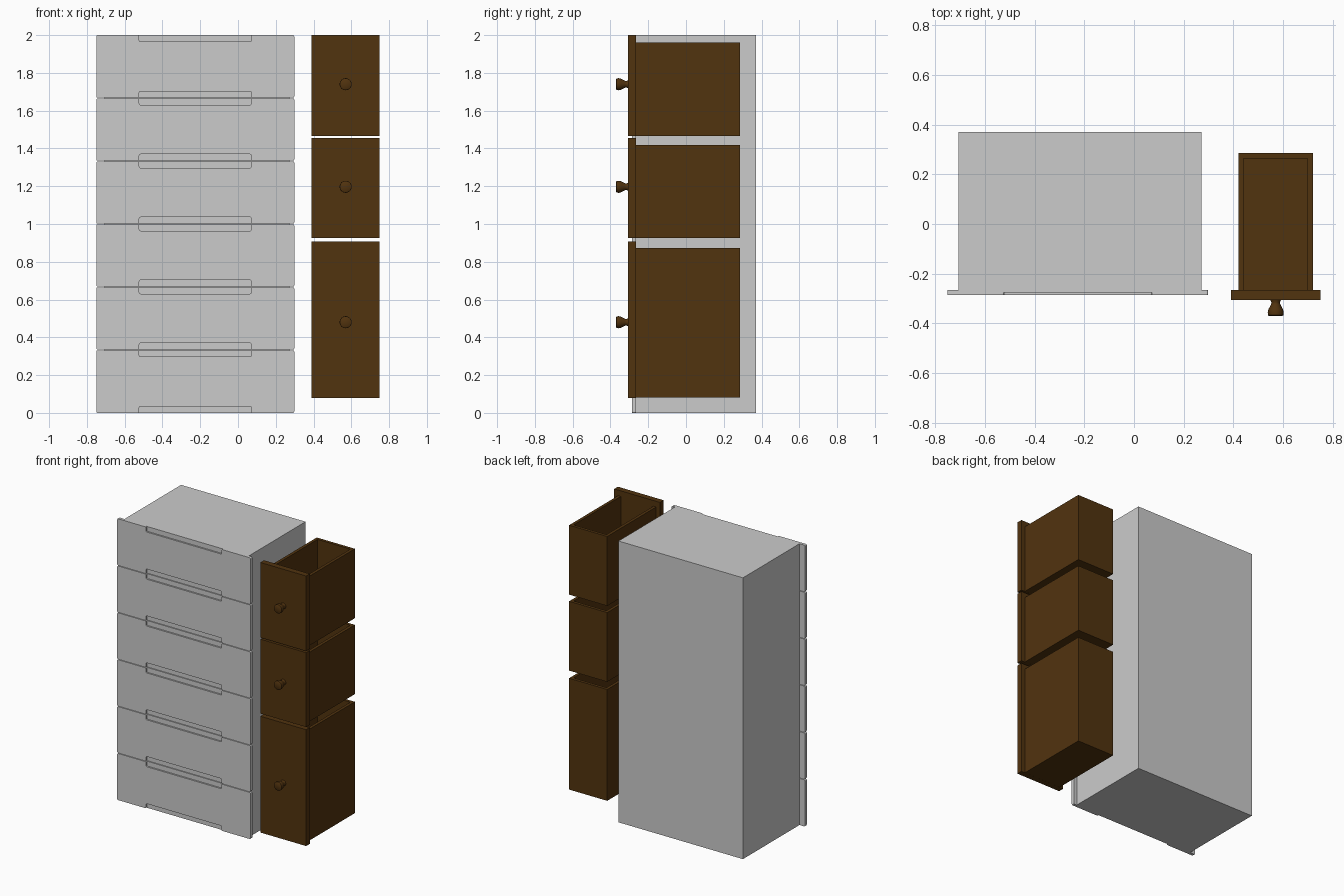
import bpy, bmesh, math
from mathutils import Vector

if "Cube" in bpy.data.objects:
    bpy.data.objects.remove(bpy.data.objects["Cube"])


def material(name, color):
    m = bpy.data.materials.new(name)
    m.diffuse_color = (*color, 1)
    m.use_nodes = True
    m.node_tree.nodes["Principled BSDF"].inputs["Base Color"].default_value = m.diffuse_color
    return m


GREY = material("light_grey", (0.6, 0.6, 0.6))
BROWN = material("dark_brown_wood", (0.083, 0.033, 0.0045))


def finish(bm, name, mat):
    bmesh.ops.recalc_face_normals(bm, faces=bm.faces[:])
    me = bpy.data.meshes.new(name)
    bm.to_mesh(me)
    bm.free()
    me.materials.append(mat)
    ob = bpy.data.objects.new(name, me)
    bpy.context.collection.objects.link(ob)
    return ob


def add_box(bm, lo, hi):
    lo, hi = Vector(lo), Vector(hi)
    verts = bmesh.ops.create_cube(bm, size=1)["verts"]
    for v in verts:
        v.co = Vector([(lo[i] + hi[i]) / 2 + v.co[i] * (hi[i] - lo[i]) for i in range(3)])


def box(name, lo, hi, mat):
    bm = bmesh.new()
    add_box(bm, lo, hi)
    return finish(bm, name, mat)


def rounded(points, r, steps=4):
    """Round every corner of a closed xz outline."""
    out = []
    for i, p in enumerate(points):
        p = Vector(p)
        a = p + (Vector(points[i - 1]) - p).normalized() * r
        b = p + (Vector(points[(i + 1) % len(points)]) - p).normalized() * r
        for s in range(steps + 1):
            t = s / steps
            out.append(a * (1 - t) ** 2 + p * 2 * t * (1 - t) + b * t * t)
    return out


def add_plate(bm, outline, y0, y1):
    face = bm.faces.new([bm.verts.new((p.x, y0, p.y)) for p in outline])
    ext = bmesh.ops.extrude_face_region(bm, geom=[face])["geom"]
    for v in ext:
        if isinstance(v, bmesh.types.BMVert):
            v.co.y = y1


# Grey cabinet body
box("cabinet_body", (-0.707, -0.265, 0), (0.272, 0.37, 2), GREY)

# Six drawer fronts, each a full back layer plus a front layer notched for the grip
CX, HALF, GRIP, NOTCH = -0.226, 0.524, 0.297, 0.034
for i in range(6):
    z0, z1 = i / 3 + 0.002 * (i > 0), (i + 1) / 3 - 0.002 * (i < 5)
    l, r, gl, gr = CX - HALF, CX + HALF, CX - GRIP, CX + GRIP
    bm = bmesh.new()
    add_plate(bm, rounded([(l, z0), (r, z0), (r, z1), (l, z1)], 0.008), -0.265, -0.275)
    add_plate(bm, rounded([(l, z0), (gl, z0), (gl, z0 + NOTCH), (gr, z0 + NOTCH),
                           (gr, z0), (r, z0), (r, z1), (gr, z1), (gr, z1 - NOTCH),
                           (gl, z1 - NOTCH), (gl, z1), (l, z1)], 0.008), -0.275, -0.286)
    finish(bm, f"cabinet_drawer_front_{i + 1}", GREY)


def open_box(name, lo, hi, wall):
    """Box hollowed from the top."""
    bm = bmesh.new()
    add_box(bm, lo, hi)
    bm.normal_update()
    top = max(bm.faces, key=lambda f: f.calc_center_median().z)
    bmesh.ops.inset_region(bm, faces=[top], thickness=wall)
    ext = bmesh.ops.extrude_face_region(bm, geom=[top])["geom"]
    for v in ext:
        if isinstance(v, bmesh.types.BMVert):
            v.co.z = lo[2] + wall
    bmesh.ops.delete(bm, geom=[f for f in [top] if f.is_valid], context="FACES_ONLY")
    return finish(bm, name, BROWN)


def knob(name, x, z):
    """Turned knob with its axis along y."""
    profile = [(0, -0.37), (0.027, -0.37), (0.031, -0.367), (0.032, -0.355),
               (0.029, -0.343), (0.018, -0.322), (0.017, -0.315), (0.022, -0.304)]
    bm = bmesh.new()
    verts = [bm.verts.new((x + r, y, z)) for r, y in profile]
    edges = [bm.edges.new(e) for e in zip(verts, verts[1:])]
    bmesh.ops.spin(bm, geom=verts + edges, cent=(x, 0, z), axis=(0, 1, 0),
                   angle=math.tau, steps=28)
    bmesh.ops.remove_doubles(bm, verts=bm.verts[:], dist=1e-5)
    ob = finish(bm, name, BROWN)
    bpy.ops.object.select_all(action="DESELECT")
    ob.select_set(True)
    bpy.context.view_layer.objects.active = ob
    bpy.ops.object.shade_smooth_by_angle(angle=math.radians(40))


# Three brown pull-out drawers: bottom, front top, box top, knob height
DRAWERS = [(0.08, 0.907, 0.872, 0.48), (0.926, 1.455, 1.419, 1.197), (1.466, 2.0, 1.96, 1.74)]
for i, (z0, zf, zb, zk) in enumerate(DRAWERS, 1):
    box(f"wood_drawer_front_{i}", (0.39, -0.306, z0), (0.75, -0.265, zf), BROWN)
    open_box(f"wood_drawer_box_{i}", (0.42, -0.294, z0 + 0.0005), (0.72, 0.285, zb), 0.03)
    knob(f"wood_drawer_knob_{i}", 0.57, zk)
